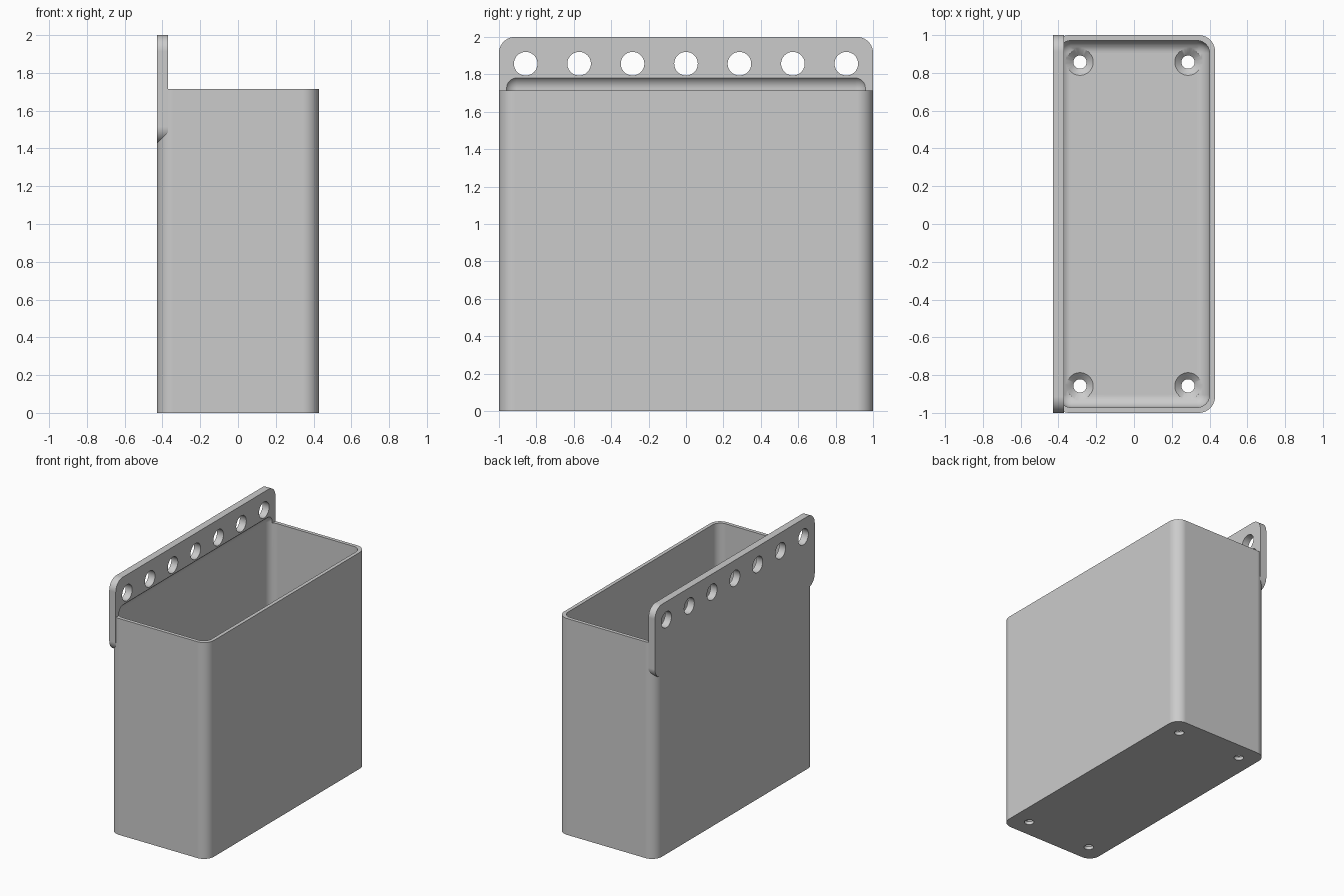
import bpy, bmesh, math
from mathutils import Matrix, Vector

if "Cube" in bpy.data.objects:
    bpy.data.objects.remove(bpy.data.objects["Cube"])

HALF_X, HALF_Y = 0.4286, 1.0
BOX_TOP, FLOOR, WALL = 1.714, 0.057, 0.0286
PLATE = 0.057
CORNER = 0.0857

grey = bpy.data.materials.new("light grey plastic")
grey.use_nodes = True
colour = (0.6, 0.6, 0.6, 1)
grey.diffuse_color = colour
grey.node_tree.nodes["Principled BSDF"].inputs["Base Color"].default_value = colour


def finish(name, bm):
    bmesh.ops.recalc_face_normals(bm, faces=bm.faces[:])
    mesh = bpy.data.meshes.new(name)
    bm.to_mesh(mesh)
    bm.free()
    mesh.materials.append(grey)
    obj = bpy.data.objects.new(name, mesh)
    bpy.context.collection.objects.link(obj)
    return obj


def rounded_block(name, low, high, radius, axis=None):
    """Block with edges along one axis rounded, or all edges if axis is None."""
    low, high = Vector(low), Vector(high)
    bm = bmesh.new()
    bmesh.ops.create_cube(bm, size=1)
    bmesh.ops.scale(bm, vec=high - low, verts=bm.verts)
    bmesh.ops.translate(bm, vec=(low + high) / 2, verts=bm.verts)
    edges = [e for e in bm.edges if axis is None
             or abs((e.verts[0].co - e.verts[1].co).normalized()[axis]) > 0.9]
    bmesh.ops.bevel(bm, geom=edges, offset=radius, segments=10,
                    profile=0.5, affect='EDGES')
    return finish(name, bm)


def add_cone(bm, centre, r1, r2, depth, turn=Matrix()):
    bmesh.ops.create_cone(bm, cap_ends=True, segments=48, radius1=r1, radius2=r2,
                          depth=depth, matrix=Matrix.Translation(centre) @ turn)


def boolean(target, other, operation):
    mod = target.modifiers.new(operation, 'BOOLEAN')
    mod.operation, mod.solver, mod.object = operation, 'EXACT', other
    bpy.context.view_layer.objects.active = target
    bpy.ops.object.modifier_apply(modifier=mod.name)
    bpy.data.objects.remove(other)


# Outer shell, rounded on its four upright corners
bin_body = rounded_block("hanging_bin", (-HALF_X, -HALF_Y, 0),
                         (HALF_X, HALF_Y, BOX_TOP), CORNER, axis=2)

# Hanging plate merged into the wall
hanger = rounded_block("hanger_plate", (-HALF_X, -HALF_Y, 1.429),
                       (-HALF_X + PLATE, HALF_Y, 2), CORNER, axis=0)
boolean(bin_body, hanger, 'UNION')

# Filleted cavity that also leaves a shallow recess in the plate
cavity = rounded_block("cavity_cutter", (-HALF_X + WALL, -HALF_Y + WALL, FLOOR),
                       (HALF_X - WALL, HALF_Y - WALL, 1.793), 0.067)
boolean(bin_body, cavity, 'DIFFERENCE')

# Row of holes through the plate
bm = bmesh.new()
for i in range(-3, 4):
    add_cone(bm, (-HALF_X, i * 2 / 7, 1.857), 0.063, 0.063, 0.3,
             Matrix.Rotation(math.pi / 2, 4, 'Y'))
boolean(bin_body, finish("plate_hole_cutter", bm), 'DIFFERENCE')

# Screw holes in the floor, then their countersinks
through, sinks = bmesh.new(), bmesh.new()
for x in (-0.286, 0.286):
    for y in (-0.857, 0.857):
        add_cone(through, (x, y, 0), 0.035, 0.035, 0.3)
        add_cone(sinks, (x, y, FLOOR - 0.0135), 0.03, 0.08, 0.045)
boolean(bin_body, finish("screw_hole_cutter", through), 'DIFFERENCE')
boolean(bin_body, finish("countersink_cutter", sinks), 'DIFFERENCE')

# Smooth rounds, crisp edges and flat walls
bpy.ops.object.select_all(action='DESELECT')
bin_body.select_set(True)
bpy.context.view_layer.objects.active = bin_body
bpy.ops.object.shade_smooth_by_angle(angle=math.radians(30))
weighted = bin_body.modifiers.new("flat_walls", 'WEIGHTED_NORMAL')
weighted.keep_sharp = True
